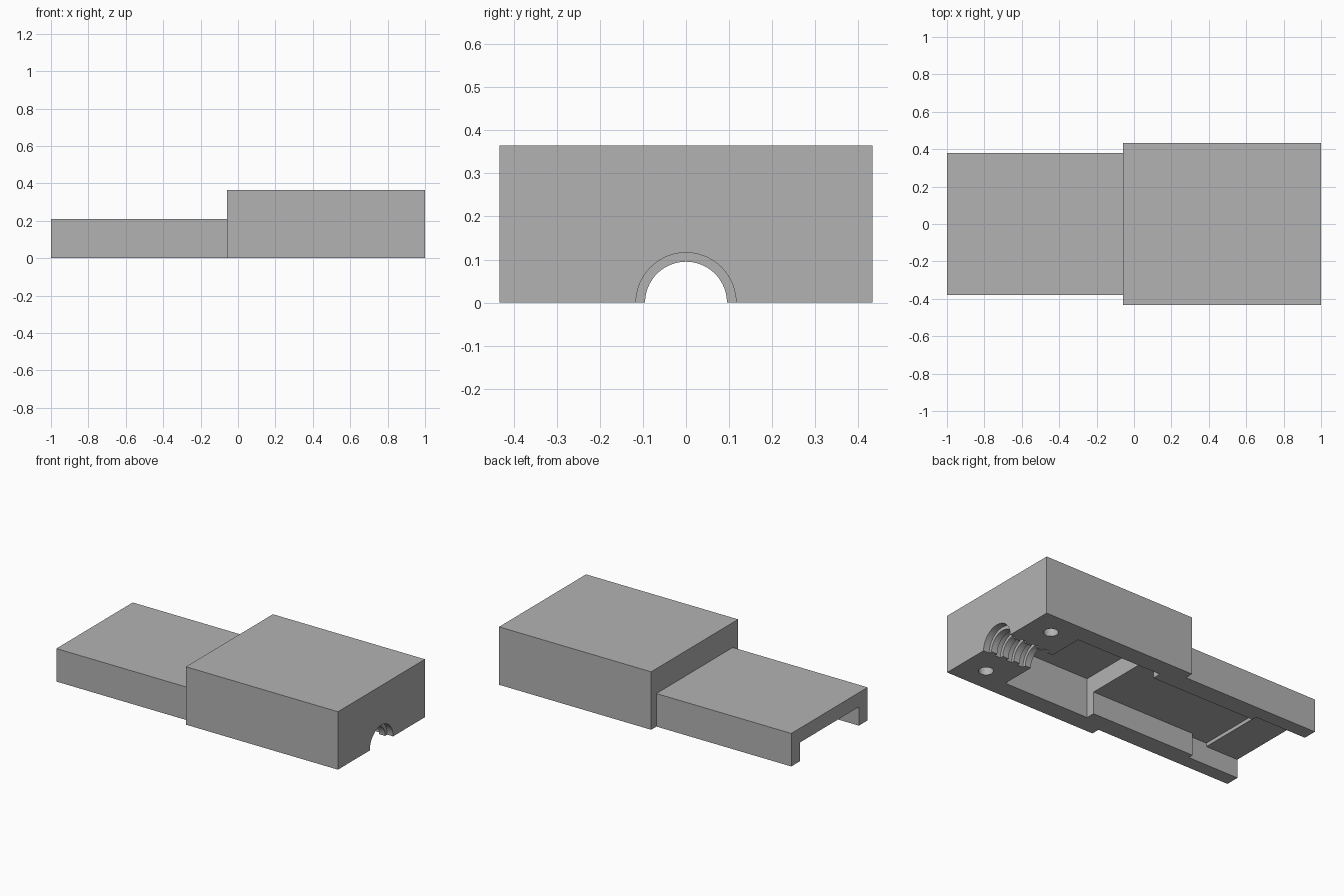
import bpy
import math

if "Cube" in bpy.data.objects:
    bpy.data.objects.remove(bpy.data.objects["Cube"])

grey = bpy.data.materials.new("plain grey")
grey.use_nodes = True
grey.diffuse_color = (0.45, 0.45, 0.45, 1)
grey.node_tree.nodes["Principled BSDF"].inputs["Base Color"].default_value = grey.diffuse_color


def block(name, x0, x1, half_y, z0, z1):
    bpy.ops.mesh.primitive_cube_add(size=1, location=((x0 + x1) / 2, 0, (z0 + z1) / 2))
    ob = bpy.context.object
    ob.name = name
    ob.scale = (x1 - x0, 2 * half_y, z1 - z0)
    bpy.ops.object.transform_apply(location=True, rotation=False, scale=True)
    ob.data.materials.append(grey)
    return ob


def rod(name, radius, length, location, along_x=False):
    bpy.ops.mesh.primitive_cylinder_add(
        vertices=64, radius=radius, depth=length, location=location,
        rotation=(0, math.pi / 2 if along_x else 0, 0))
    ob = bpy.context.object
    ob.name = name
    ob.data.materials.append(grey)
    return ob


def combine(target, tool, operation):
    mod = target.modifiers.new(tool.name, "BOOLEAN")
    mod.operation = operation
    mod.solver = "EXACT"
    mod.object = tool
    tool.hide_render = True
    bpy.context.view_layer.objects.active = target
    bpy.ops.object.modifier_apply(modifier=mod.name)
    bpy.data.objects.remove(tool)


# Tall housing joined to the low sleeve
shell = block("connector_half_shell", -0.06, 1, 0.433, 0, 0.365)
combine(shell, block("sleeve", -1, 0.05, 0.38, 0, 0.208), "UNION")

# Pocket in the housing, board channel, wide slot and mouth of the sleeve
below = -0.1
cuts = [
    block("pocket", 0.077, 0.673, 0.316, below, 0.25),
    block("board_channel", -0.75, 0.2, 0.26, below, 0.14),
    block("wide_slot", -0.773, -0.645, 0.293, below, 0.14),
    block("mouth", -1.1, -0.75, 0.293, below, 0.118),
]

# Cable exit: a narrow bore with wider grooves, leaving grip ribs
cuts.append(rod("cable_bore", 0.095, 0.5, (0.86, 0, 0), True))
pitch = 0.082
for i in range(4):
    start = 1 - i * pitch
    end = start - pitch / 2
    if i == 0:
        start += 0.05
    cuts.append(rod("cable_groove", 0.116, start - end, ((start + end) / 2, 0, 0), True))

# Blind screw holes on both sides of the cable
for side in (-1, 1):
    cuts.append(rod("screw_hole", 0.042, 0.5, (0.843, side * 0.282, 0)))

for cut in cuts:
    combine(shell, cut, "DIFFERENCE")

bpy.ops.object.select_all(action="DESELECT")
shell.select_set(True)
bpy.context.view_layer.objects.active = shell
bpy.ops.object.shade_smooth_by_angle(angle=math.radians(30))
